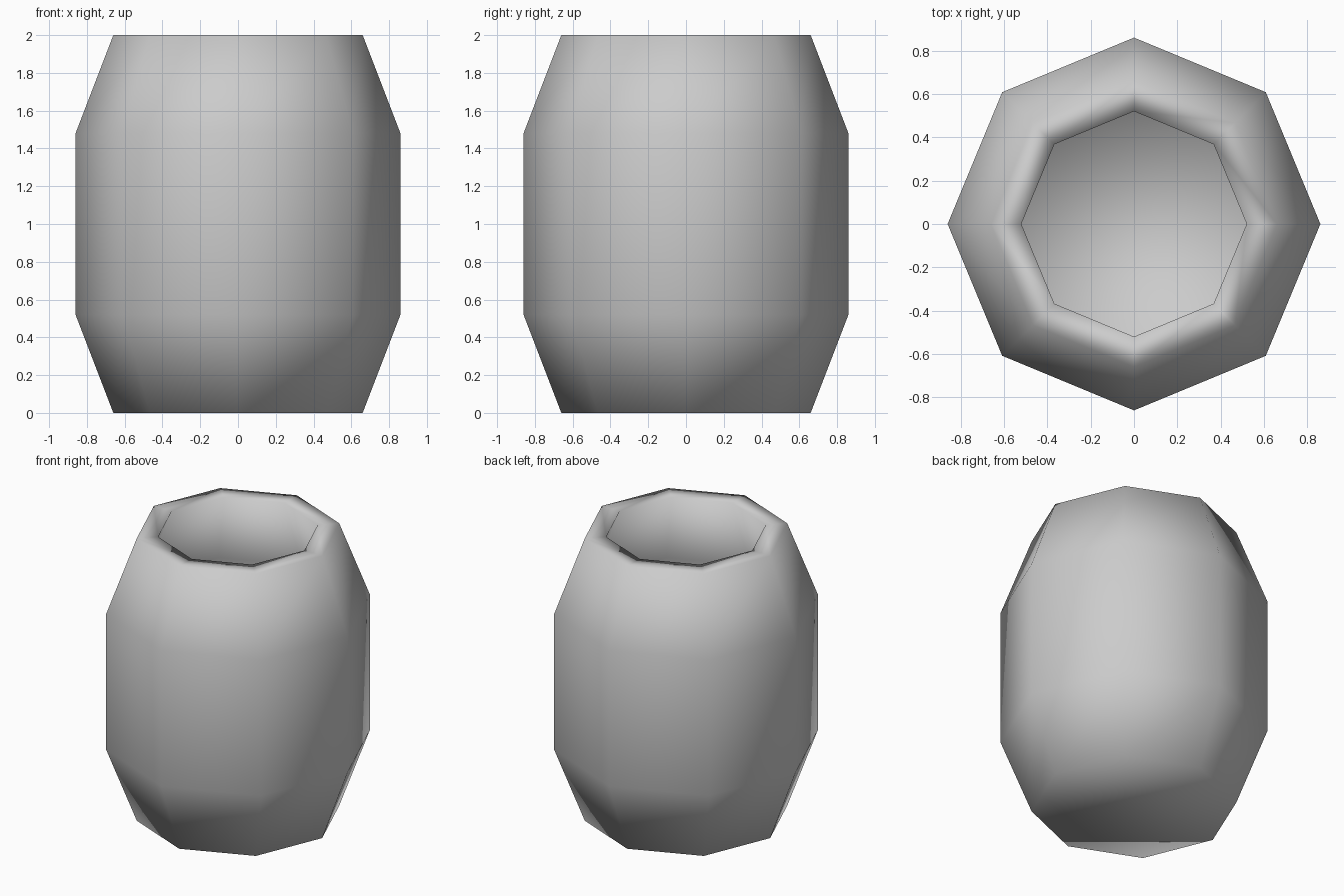
import bpy, bmesh
from math import cos, sin, tau

cube = bpy.data.objects.get("Cube")
if cube:
    bpy.data.objects.remove(cube, do_unlink=True)

SIDES = 8

# Plain grey material
grey = bpy.data.materials.new("plain grey")
grey.use_nodes = True
colour = (0.6, 0.6, 0.6, 1)
grey.diffuse_color = colour
grey.node_tree.nodes["Principled BSDF"].inputs["Base Color"].default_value = colour

# Profile (radius, height): outer wall from base to rim, then inner wall down to the floor
profile = [(0.66, 0), (0.86, 0.52), (0.86, 1.48), (0.66, 2),
           (0.52, 2), (0.72, 1.48), (0.72, 0.52), (0.54, 0.14)]


def ring(bm, radius, height):
    return [bm.verts.new((radius * cos(tau * i / SIDES), radius * sin(tau * i / SIDES), height))
            for i in range(SIDES)]


# Hollow barrel body
bm = bmesh.new()
rings = [ring(bm, r, z) for r, z in profile]
for low, high in zip(rings, rings[1:]):
    for i in range(SIDES):
        j = (i + 1) % SIDES
        bm.faces.new((low[i], low[j], high[j], high[i]))

# Base and inner floor
bm.faces.new(rings[0][::-1])
bm.faces.new(rings[-1])
bmesh.ops.recalc_face_normals(bm, faces=bm.faces)
for face in bm.faces:
    face.smooth = True

mesh = bpy.data.meshes.new("hollow_barrel")
bm.to_mesh(mesh)
bm.free()
mesh.materials.append(grey)
barrel = bpy.data.objects.new("hollow_barrel", mesh)
bpy.context.collection.objects.link(barrel)
